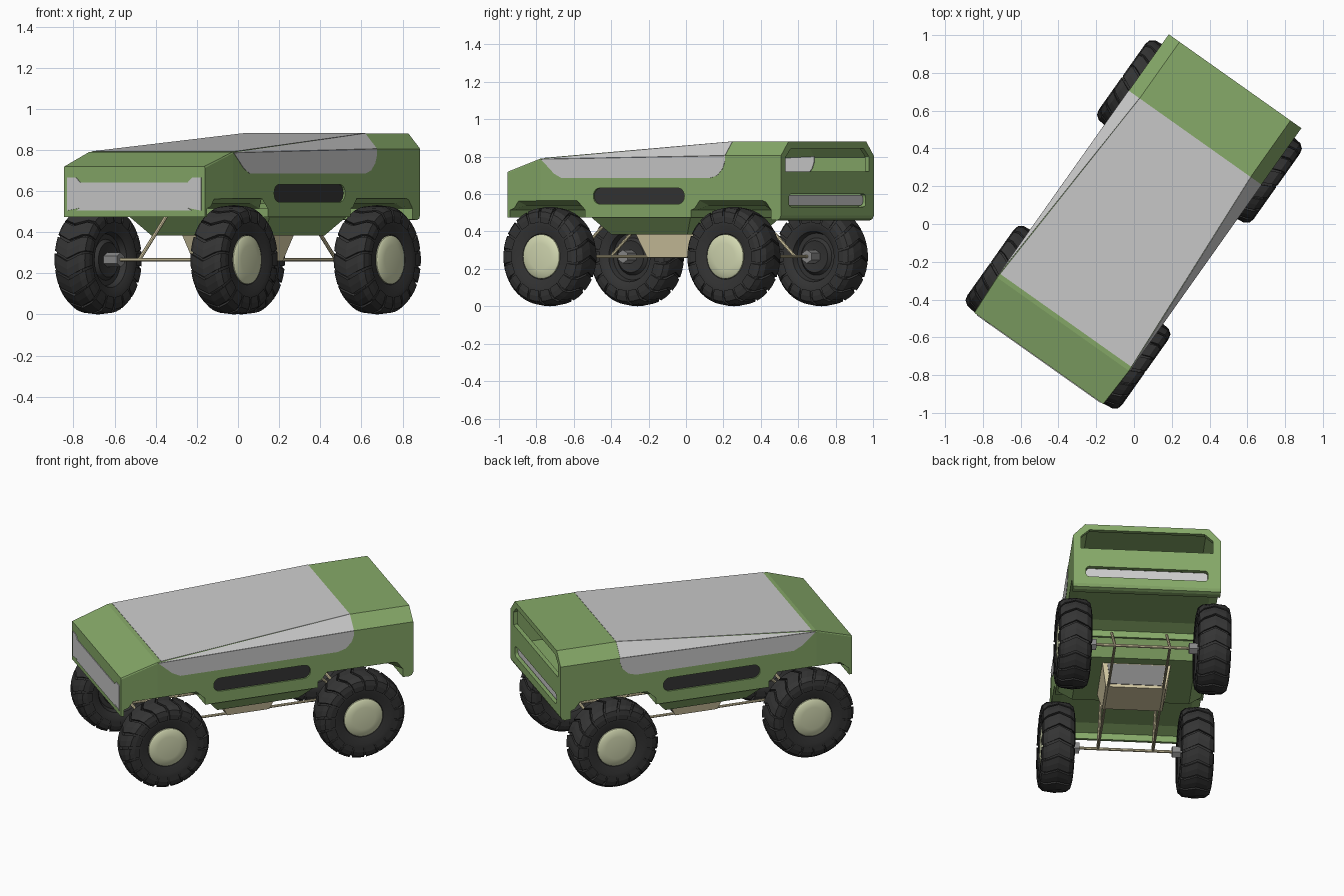
import bpy, bmesh
from math import sin, cos, pi, radians
from mathutils import Matrix, Vector

if "Cube" in bpy.data.objects:
    bpy.data.objects.remove(bpy.data.objects["Cube"])

def material(name, rgb):
    m = bpy.data.materials.new(name)
    m.diffuse_color = (*rgb, 1)
    m.use_nodes = True
    m.node_tree.nodes["Principled BSDF"].inputs["Base Color"].default_value = m.diffuse_color
    return m

GREEN = material("green_paint", (0.24, 0.40, 0.14))
DARK = material("dark_rubber", (0.035, 0.035, 0.035))
TAN = material("tan_frame", (0.72, 0.64, 0.40))
CREAM = material("cream_hub", (0.66, 0.70, 0.45))
STEEL = material("grey_steel", (0.25, 0.25, 0.25))

def finish(name, bm, mat, smooth=None):
    bmesh.ops.recalc_face_normals(bm, faces=bm.faces)
    me = bpy.data.meshes.new(name)
    bm.to_mesh(me)
    bm.free()
    ob = bpy.data.objects.new(name, me)
    bpy.context.collection.objects.link(ob)
    if mat:
        me.materials.append(mat)
    if smooth:
        bpy.ops.object.select_all(action='DESELECT')
        ob.select_set(True)
        bpy.context.view_layer.objects.active = ob
        bpy.ops.object.shade_smooth_by_angle(angle=radians(smooth))
    return ob

def add_loft(bm, rings):
    vs = [[bm.verts.new(p) for p in r] for r in rings]
    n = len(rings[0])
    for r, q in zip(vs, vs[1:]):
        for i in range(n):
            bm.faces.new((r[i], r[(i + 1) % n], q[(i + 1) % n], q[i]))
    bm.faces.new(vs[0][::-1])
    bm.faces.new(vs[-1])

def loft(name, rings, mat=None, smooth=None):
    bm = bmesh.new()
    add_loft(bm, rings)
    return finish(name, bm, mat, smooth)

def prism_x(name, pts, x0, x1, mat=None):      # outline in y,z
    return loft(name, [[(x, y, z) for y, z in pts] for x in (x0, x1)], mat)

def prism_y(name, pts, y0, y1, mat=None):      # outline in x,z
    return loft(name, [[(x, y, z) for x, z in pts] for y in (y0, y1)], mat)

def slot(hw, z0, z1, r, c=0):                   # rounded rectangle outline
    out = []
    for sx, z, a0 in ((1, z1 - r, 0), (-1, z1 - r, 90), (-1, z0 + r, 180), (1, z0 + r, 270)):
        for k in range(6):
            a = radians(a0 + k * 18)
            out.append((c + sx * (hw - r) + r * cos(a), z + r * sin(a)))
    return out

def lathe(name, prof, centre, side, mat, seg=48, smooth=35):
    bm = bmesh.new()
    rings = []
    for x, r in prof:
        n = 1 if r == 0 else seg
        rings.append([bm.verts.new((centre[0] + side * x, centre[1] + r * cos(2 * pi * i / seg),
                                    centre[2] + r * sin(2 * pi * i / seg))) for i in range(n)])
    for a, b in zip(rings, rings[1:]):
        for i in range(seg):
            j = (i + 1) % seg
            f = [a[i % len(a)], a[j % len(a)], b[j % len(b)], b[i % len(b)]]
            bm.faces.new(list(dict.fromkeys(f)))
    return finish(name, bm, mat, smooth)

def rod(name, p, q, r, mat, seg=8):
    p, q = Vector(p), Vector(q)
    bm = bmesh.new()
    rot = (q - p).to_track_quat('Z', 'Y').to_matrix().to_4x4()
    bmesh.ops.create_cone(bm, cap_ends=True, segments=seg, radius1=r, radius2=r,
                          depth=(q - p).length, matrix=Matrix.Translation((p + q) / 2) @ rot)
    return finish(name, bm, mat)

def cut(ob, cutter):
    m = ob.modifiers.new("cut", 'BOOLEAN')
    m.operation, m.solver, m.object = 'DIFFERENCE', 'EXACT', cutter
    bpy.context.view_layer.update()
    me = bpy.data.meshes.new_from_object(ob.evaluated_get(bpy.context.evaluated_depsgraph_get()))
    ob.modifiers.clear()
    ob.data = me
    bpy.data.objects.remove(cutter)

# Body shell: half sections (y, side width, bottom z, shoulder z, roof width, roof z)
def section(y, w, zb, zm, wt, zt):
    half = [(w, zb), (w, zm), (wt, zt)]
    return [(x, y, z) for x, z in half] + [(-x, y, z) for x, z in half[::-1]]

body = loft("body", [section(*s) for s in (
    (-.872, .42, .475, .712, .417, .72), (-.65, .43, .475, .784, .427, .79),
    (.56, .43, .475, .805, .36, .88), (.85, .43, .462, .805, .36, .88),
    (.90, .43, .46, .805, .36, .88), (.918, .43, .467, .805, .36, .88),
    (.926, .43, .485, .805, .36, .88))], GREEN)

# Hollow cabin
cut(body, loft("cabin_cutter", [section(*s) for s in (
    (-.55, .40, .59, .745, .39, .76), (.56, .40, .59, .795, .345, .855),
    (.90, .40, .59, .795, .345, .855))]))

# Wheel arches, flaring outward
for cy, k in ((-.605, .95), (.60, 1)):
    rings = []
    for x, d, z in ((-.45, 0, .575), (-.38, .03, .54), (.38, .03, .54), (.45, 0, .575)):
        h = [(.262, .40), (.262, .515), (.215 - d, z)]
        rings.append([(x, cy + y * k, q) for y, q in h] + [(x, cy - y * k, q) for y, q in h[::-1]])
    cut(body, loft("arch_cutter", rings))

# Rear opening and light slit
cut(body, prism_y("rear_cutter", [(.385, .72), (.385, .80), (.335, .845), (-.335, .845),
                                  (-.385, .80), (-.385, .72)], .85, 1))
cut(body, prism_y("slit_cutter", slot(.355, .532, .60, .02), .89, 1))
prism_y("rear_light", slot(.354, .54, .595, .02), .88, .908)

# Side slots with dark inserts, and grey side windows
for s, tag in ((1, "right"), (-1, "left")):
    outline = slot(.298, .547, .632, .04, -.005)
    cut(body, prism_x("slot_cutter", outline, s * .41, s * .5))
    prism_x(tag + "_slot_insert", outline, s * .39, s * .42, DARK)
    prism_x(tag + "_side_window", [(-.645, .786), (-.56, .71), (-.51, .685), (.46, .685), (.51, .70),
                                   (.545, .735), (.56, .775), (.56, .805)], s * .395, s * .432)
    tri = [(.43, -.645, .786), (.43, .56, .805), (.36, .56, .88)]
    n = Vector((.0015, 0, .0015))
    loft(tag + "_roof_corner", [[((x + k * n.x) * s, y, z + k * n.z) for x, y, z in tri]
                                for k in (-3, 1)])

# Grey roof panel
top = [(-.425, -.625, .792), (.425, -.625, .792), (.36, .56, .88), (-.36, .56, .88)]
loft("roof_panel", [[(x, y, z + d) for x, y, z in top] for d in (-.004, .002)])

# Front grille, taller at both ends
g = [(.40, .505), (.40, .665), (.345, .665), (.32, .642)]
h = [(.32, .518), (.345, .505)]
prism_y("front_grille", g + [(-x, z) for x, z in g[::-1]] + [(-x, z) for x, z in h] + h[::-1],
        -.876, -.86)

# Tapered belly and tan under-box
def taper(name, w0, l0, z0, w1, l1, z1, mat):
    return loft(name, [[(x * w, y * l, z) for x, y in ((-1, -1), (1, -1), (1, 1), (-1, 1))]
                       for w, l, z in ((w0, l0, z0), (w1, l1, z1))], mat)

taper("belly", .428, .335, .488, .34, .25, .385, GREEN)
taper("under_box", .20, .19, .39, .175, .13, .26, TAN)
loft("box_rear_plate", [[(x, y + d, z) for x, y, z in ((-.17, .186, .38), (.17, .186, .38),
     (.15, .137, .275), (-.15, .137, .275))] for d in (-.005, .004)], STEEL)

# Wheels, axles and struts
R = .266
for cy, end in ((-.605, "front"), (.60, "rear")):
    rod(end + "_axle", (-.30, cy, R), (.30, cy, R), .009, TAN)
    for s, side in ((1, "right"), (-1, "left")):
        tag, c = end + "_" + side, (s * .405, cy, R)
        lathe(tag + "_tyre", [(-.045, 0), (-.045, .125), (-.075, .135), (-.088, .165), (-.09, .215),
              (-.075, .243), (0, .252), (.075, .243), (.09, .215), (.088, .165), (.078, .122),
              (.06, .112), (.06, 0)], c, s, DARK)
        lathe(tag + "_hub_cap", [(.06, 0), (.06, .118), (.08, .118), (.087, .108), (.092, .07),
              (.094, 0)], c, s, CREAM)
        lathe(tag + "_inner_rim", [(-.05, 0), (-.062, .085), (-.045, .10), (-.04, 0)], c, s, DARK)
        rod(tag + "_motor", (s * .37, cy, R), (s * .27, cy, R), .036, STEEL, 6)
        bm = bmesh.new()
        lugs = 18
        for i in range(lugs):
            rings = []
            for x, r in ((-.097, .212), (-.09, .24), (-.065, .259), (0, .266), (.065, .259),
                         (.09, .24), (.097, .212)):
                t = 2 * pi * i / lugs + .16 * abs(x) / .09
                w = pi / lugs * .84
                rings.append([(c[0] + x, cy + q * sin(t + u), R + q * cos(t + u))
                              for q, u in ((r - .03, -w), (r, -w), (r, 0), (r, w), (r - .03, w))])
            add_loft(bm, rings)
        finish(tag + "_tread", bm, DARK)
        e = 1 if cy > 0 else -1
        rod(tag + "_strut", (s * .16, cy, R), (s * .16, cy - e * .23, .48), .009, TAN)
for s, side in ((1, "right"), (-1, "left")):
    rod(side + "_long_rod", (s * .16, -.605, R), (s * .16, .60, R), .008, TAN)

# Turn the whole vehicle to its diagonal pose
turn = Matrix.Rotation(radians(-35.3), 4, 'Z')
for ob in bpy.context.scene.objects:
    ob.data.transform(turn)
